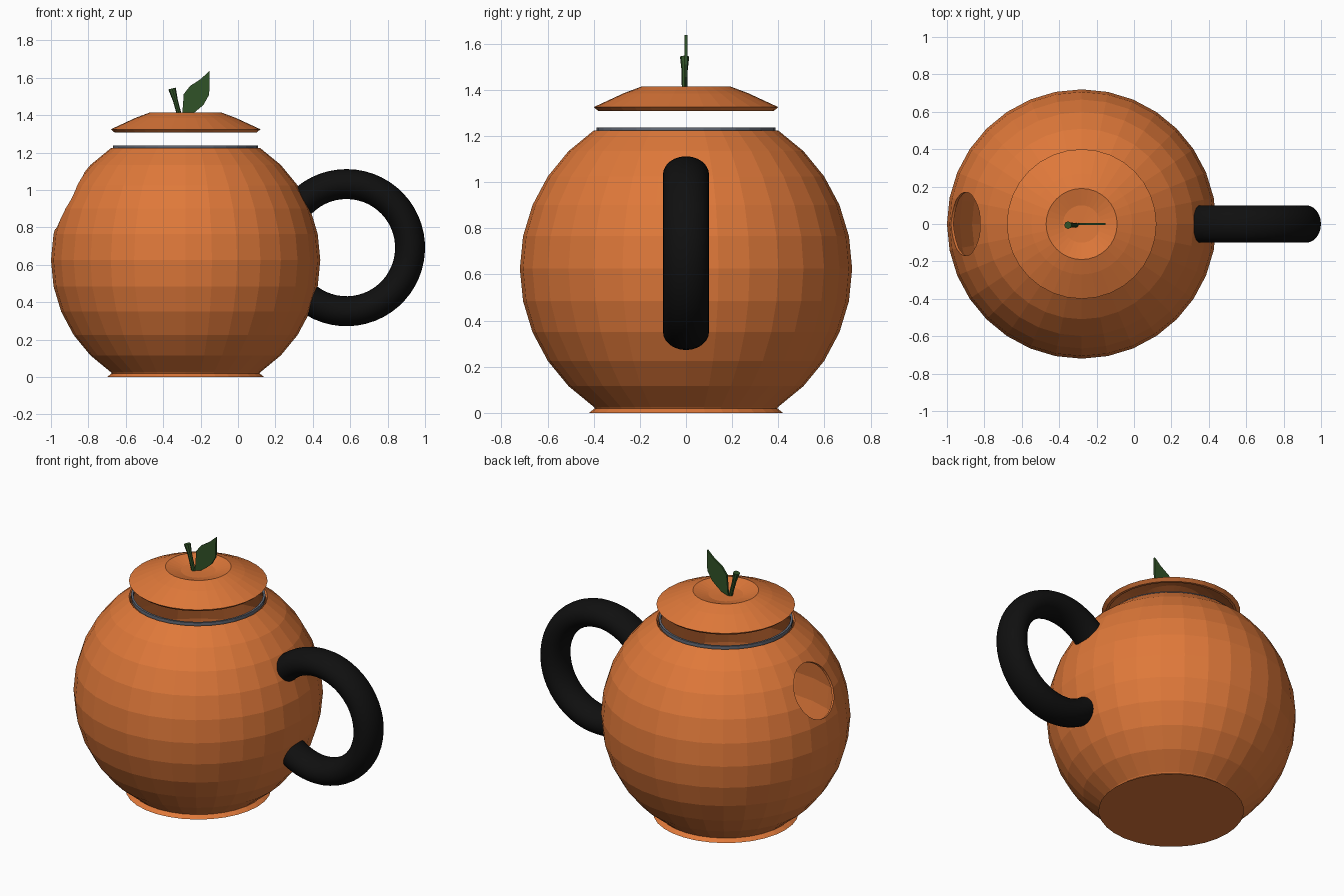
import bpy, bmesh, math
from mathutils import Vector

if "Cube" in bpy.data.objects:
    bpy.data.objects.remove(bpy.data.objects["Cube"])

CX = -0.28      # pot axis
CZ, R = 0.625, 0.72


def material(name, rgb):
    m = bpy.data.materials.new(name)
    m.diffuse_color = (*rgb, 1)
    m.use_nodes = True
    m.node_tree.nodes["Principled BSDF"].inputs["Base Color"].default_value = m.diffuse_color
    return m


ORANGE = material("orange", (0.74, 0.19, 0.042))
BLACK = material("black", (0.005, 0.005, 0.005))
GREEN = material("leaf green", (0.03, 0.085, 0.02))
GREY = material("rim grey", (0.13, 0.15, 0.19))


def finish(bm, name, mat, smooth=False):
    bmesh.ops.remove_doubles(bm, verts=bm.verts, dist=1e-5)
    bmesh.ops.recalc_face_normals(bm, faces=bm.faces)
    for f in bm.faces:
        f.smooth = smooth
    me = bpy.data.meshes.new(name)
    bm.to_mesh(me)
    bm.free()
    me.materials.append(mat)
    ob = bpy.data.objects.new(name, me)
    bpy.context.collection.objects.link(ob)
    return ob


def skin(bm, loops, close):
    """Join neighbouring vertex loops with quads (triangles at poles)."""
    rows = [[bm.verts.new(p) for p in lp] for lp in loops]
    pairs = list(zip(rows, rows[1:])) + ([(rows[-1], rows[0])] if close else [])
    for a, b in pairs:
        n = len(a)
        for i in range(n):
            j = (i + 1) % n
            bm.faces.new((a[i], a[j], b[j], b[i]))
    return rows


def lathe(name, profile, mat, closed=False, seg=32):
    bm = bmesh.new()
    loops = [[(CX + r * math.cos(2 * math.pi * i / seg),
               r * math.sin(2 * math.pi * i / seg), z) for i in range(seg)]
             for r, z in profile]
    skin(bm, loops, closed)
    bmesh.ops.remove_doubles(bm, verts=bm.verts, dist=1e-5)
    bmesh.ops.dissolve_degenerate(bm, edges=bm.edges, dist=1e-5)
    return finish(bm, name, mat)


# Hollow body: flared foot, outer sphere, inner sphere
def arc(r):
    return [(r * math.cos(math.radians(a * 11.25)),
             CZ + r * math.sin(math.radians(a * 11.25))) for a in range(-5, 6)]


inner = arc(R - 0.015)[::-1]
body = lathe("pot_body",
             [(0, 0), (0.42, 0), (0.395, 0.02)] + arc(R) + inner + [(0, inner[-1][1])],
             ORANGE)

# Round spout hole on the left, cut with a cylinder
aim = Vector((-math.cos(math.radians(27)), 0, math.sin(math.radians(27))))
bpy.ops.mesh.primitive_cylinder_add(
    vertices=32, radius=0.17, depth=0.4,
    location=Vector((CX, 0, CZ)) + aim * 0.72,
    rotation=aim.to_track_quat('Z', 'Y').to_euler())
cutter = bpy.context.object
cutter.name = "spout_cutter"
cutter.hide_render = True
mod = body.modifiers.new("spout_hole", 'BOOLEAN')
mod.operation, mod.solver, mod.object = 'DIFFERENCE', 'EXACT', cutter
bpy.context.view_layer.objects.active = body
bpy.ops.object.modifier_apply(modifier=mod.name)
bpy.data.objects.remove(cutter)

# Thin grey rim in the opening
lathe("opening_rim", [(0.375, 1.215), (0.388, 1.215), (0.388, 1.237), (0.375, 1.237)],
      GREY, closed=True)

# Floating lid with dimple and hollow underside
lathe("lid", [(0, 1.385), (0.1, 1.39), (0.19, 1.415), (0.27, 1.385), (0.4, 1.325),
              (0.38, 1.308), (0.365, 1.308), (0.375, 1.325), (0.26, 1.372),
              (0.18, 1.395), (0.1, 1.375), (0, 1.37)], ORANGE)

# Handle: oval section swept along a partial ring
bm = bmesh.new()
loops = []
for k in range(41):
    t = math.radians(-128 + 264 * k / 40)
    loop = []
    for i in range(24):
        u = 2 * math.pi * i / 24
        r = 0.34 + 0.08 * math.cos(u)
        loop.append((0.58 + r * math.cos(t), 0.1 * math.sin(u), 0.692 + r * math.sin(t)))
    loops.append(loop)
rows = skin(bm, loops, False)
for end in (rows[0], rows[-1]):
    bm.faces.new(end)
handle = finish(bm, "handle", BLACK)
bpy.context.view_layer.objects.active = handle
handle.select_set(True)
bpy.ops.object.shade_smooth_by_angle(angle=math.radians(40))
handle.select_set(False)

# Leaf: flat outline extruded thin
outline = [(-0.30, 1.385), (-0.297, 1.42), (-0.29, 1.513), (-0.257, 1.556), (-0.20, 1.593),
           (-0.152, 1.637), (-0.154, 1.51), (-0.185, 1.455), (-0.23, 1.417), (-0.255, 1.40)]
bm = bmesh.new()
face = bm.faces.new([bm.verts.new((x, -0.006, z)) for x, z in outline])
ext = bmesh.ops.extrude_face_region(bm, geom=[face])
bmesh.ops.translate(bm, vec=(0, 0.012, 0),
                    verts=[v for v in ext["geom"] if isinstance(v, bmesh.types.BMVert)])
finish(bm, "leaf", GREEN)

# Stem: leaning, widening to the top
bm = bmesh.new()
loops = [[(x + r * math.cos(i * math.pi / 4), -0.006 + r * math.sin(i * math.pi / 4),
           z + 0.25 * r * math.cos(i * math.pi / 4)) for i in range(8)]
         for x, z, r in [(-0.308, 1.38, 0.012), (-0.335, 1.48, 0.013), (-0.353, 1.543, 0.02)]]
rows = skin(bm, loops, False)
for end in (rows[0], rows[-1]):
    bm.faces.new(end)
finish(bm, "stem", GREEN)
